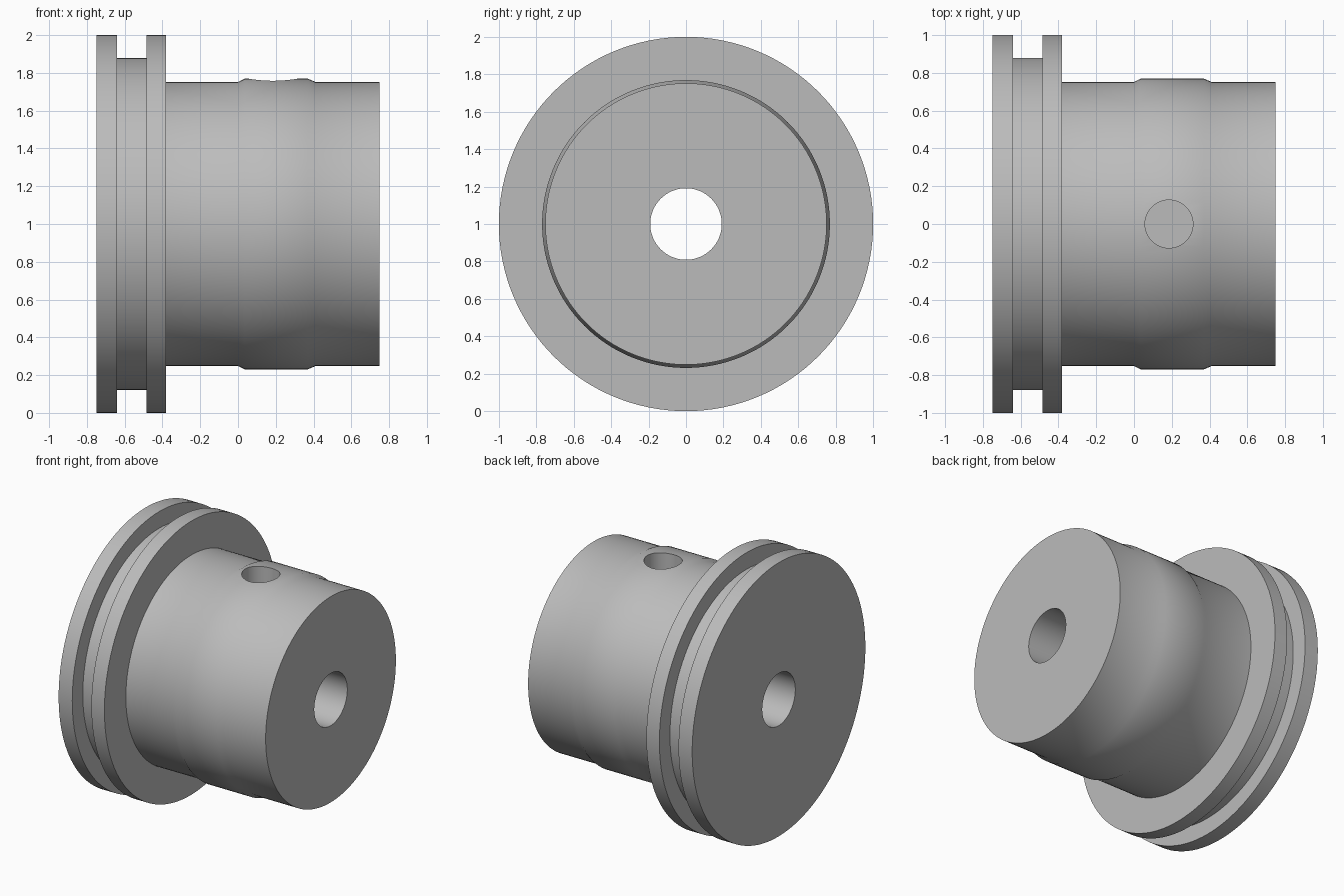
import bpy
import bmesh
from math import pi, radians
from mathutils import Matrix, Vector

cube = bpy.data.objects.get("Cube")
if cube:
    bpy.data.objects.remove(cube, do_unlink=True)

SEGMENTS = 128
AXIS_Z = 1.0

# Single plain metal colour
metal = bpy.data.materials.new("grey_metal")
metal.use_nodes = True
grey = (0.5, 0.5, 0.5, 1)
metal.diffuse_color = grey
metal.node_tree.nodes["Principled BSDF"].inputs["Base Color"].default_value = grey


def add_object(name, bm):
    bmesh.ops.recalc_face_normals(bm, faces=bm.faces)
    mesh = bpy.data.meshes.new(name)
    bm.to_mesh(mesh)
    bm.free()
    mesh.materials.append(metal)
    obj = bpy.data.objects.new(name, mesh)
    bpy.context.collection.objects.link(obj)
    return obj


def revolve(name, profile):
    """Spin a closed (x, radius) profile about the horizontal axis."""
    bm = bmesh.new()
    verts = [bm.verts.new((x, 0, AXIS_Z + r)) for x, r in profile]
    edges = [bm.edges.new((v, verts[i - 1])) for i, v in enumerate(verts)]
    bmesh.ops.spin(bm, geom=verts + edges, cent=(0, 0, AXIS_Z), axis=(1, 0, 0),
                   angle=2 * pi, steps=SEGMENTS, use_merge=True)
    bmesh.ops.remove_doubles(bm, verts=bm.verts, dist=1e-5)
    return add_object(name, bm)


# Flanged hub: grooved rim, barrel with a raised band, central bore
BORE, BARREL, BAND, GROOVE, RIM = 0.191, 0.752, 0.769, 0.878, 1.0
hub = revolve("flanged_hub", [
    (-0.75, BORE), (-0.75, RIM), (-0.64, RIM), (-0.64, GROOVE),
    (-0.485, GROOVE), (-0.485, RIM), (-0.38, RIM), (-0.38, BARREL),
    (0.0, BARREL), (0.035, BAND), (0.37, BAND), (0.41, BARREL),
    (0.75, BARREL), (0.75, BORE),
])

# Blind radial hole in the top of the band
HOLE_TOP, HOLE_FLOOR = 1.9, 1.35
bm = bmesh.new()
bmesh.ops.create_cone(
    bm, cap_ends=True, segments=64, radius1=0.127, radius2=0.127,
    depth=HOLE_TOP - HOLE_FLOOR,
    matrix=Matrix.Translation(Vector((0.185, 0, (HOLE_TOP + HOLE_FLOOR) / 2))))
cutter = add_object("hole_cutter", bm)
cutter.hide_render = True

bpy.context.view_layer.objects.active = hub
hub.select_set(True)
cut = hub.modifiers.new("radial_hole", 'BOOLEAN')
cut.operation = 'DIFFERENCE'
cut.solver = 'EXACT'
cut.object = cutter
bpy.ops.object.modifier_apply(modifier=cut.name)
bpy.data.objects.remove(cutter, do_unlink=True)

# Smooth round walls with crisp machined edges
bpy.ops.object.select_all(action='DESELECT')
hub.select_set(True)
bpy.ops.object.shade_smooth_by_angle(angle=radians(35))
